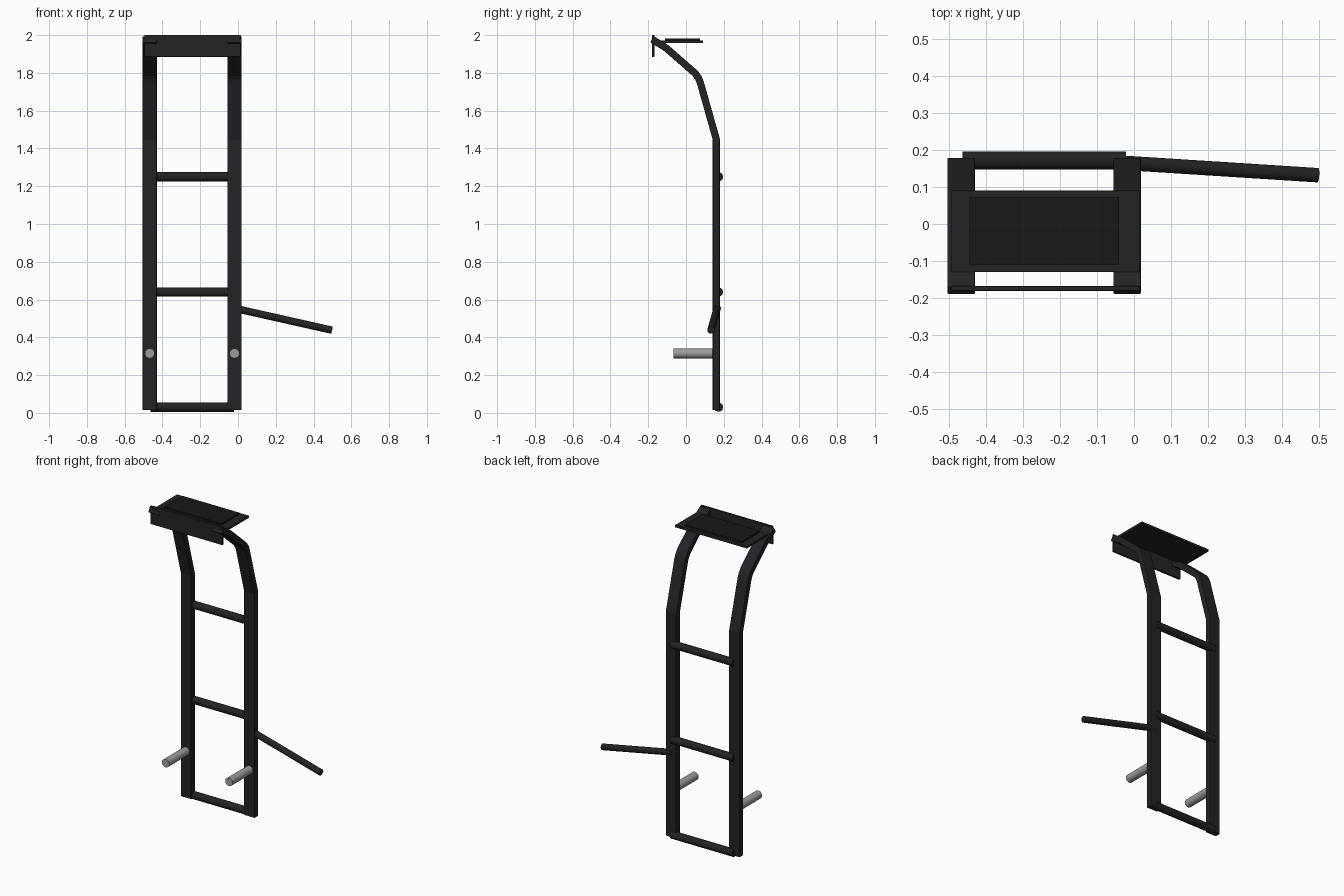
import bpy, bmesh
from mathutils import Vector

if "Cube" in bpy.data.objects:
    bpy.data.objects.remove(bpy.data.objects["Cube"])


def material(name, rgb):
    m = bpy.data.materials.new(name)
    m.diffuse_color = (*rgb, 1)
    m.use_nodes = True
    m.node_tree.nodes["Principled BSDF"].inputs["Base Color"].default_value = m.diffuse_color
    return m


BLACK = material("black_paint", (0.016, 0.017, 0.019))
PANEL = material("dark_panel", (0.009, 0.009, 0.009))
STEEL = material("steel", (0.33, 0.34, 0.34))


def finish(obj, mat, bevel=0.0):
    obj.data.materials.append(mat)
    if bevel:
        mod = obj.modifiers.new("bevel", 'BEVEL')
        mod.width, mod.segments = bevel, 2
        mod.limit_method, mod.angle_limit = 'ANGLE', 0.9
    return obj


def box(name, lo, hi, mat, bevel=0.002):
    lo, hi = Vector(lo), Vector(hi)
    bpy.ops.mesh.primitive_cube_add(size=1, location=(lo + hi) / 2)
    o = bpy.context.object
    o.name = name
    o.scale = hi - lo
    bpy.ops.object.transform_apply(location=False, rotation=False, scale=True)
    return finish(o, mat, bevel)


def rod(name, a, b, r, mat):
    a, b = Vector(a), Vector(b)
    bpy.ops.mesh.primitive_cylinder_add(vertices=32, radius=r, depth=(b - a).length,
                                        location=(a + b) / 2)
    o = bpy.context.object
    o.name = name
    o.rotation_euler = (b - a).to_track_quat('Z', 'Y').to_euler()
    bpy.ops.object.shade_smooth_by_angle()
    return finish(o, mat)


# Side rails: flat bar swept along a bent path in the y-z plane
PATH = [Vector(p) for p in [(0.16, 0.015), (0.16, 1.45), (0.076, 1.748), (0.066, 1.773),
                            (0.048, 1.798), (-0.088, 1.917), (-0.11, 1.935), (-0.18, 1.978)]]


def rail(name, xc, width=0.075, thick=0.038):
    bm = bmesh.new()
    rings = []
    for i, p in enumerate(PATH):
        d0 = (p - PATH[i - 1]).normalized() if i else None
        d1 = (PATH[i + 1] - p).normalized() if i < len(PATH) - 1 else d0
        d0 = d0 or d1
        t = (d0 + d1).normalized()
        n = Vector((t.y, -t.x)) * (thick / 2 / t.dot(d0))
        rings.append([bm.verts.new((xc + sx * width / 2, p.x + s * n.x, p.y + s * n.y))
                      for sx, s in ((-1, -1), (1, -1), (1, 1), (-1, 1))])
    for a, b in zip(rings, rings[1:]):
        for k in range(4):
            bm.faces.new((a[k], a[(k + 1) % 4], b[(k + 1) % 4], b[k]))
    bm.faces.new(rings[0])
    bm.faces.new(rings[-1])
    bmesh.ops.recalc_face_normals(bm, faces=bm.faces)
    me = bpy.data.meshes.new(name)
    bm.to_mesh(me)
    bm.free()
    o = bpy.data.objects.new(name, me)
    bpy.context.collection.objects.link(o)
    return finish(o, BLACK, 0.003)


for side, x in (("left", -0.4675), ("right", -0.0185)):
    rail(side + "_rail", x)
    # Weight pegs facing forward
    rod(side + "_peg", (x, -0.065, 0.315), (x, 0.15, 0.315), 0.026, STEEL)

# Cross rungs
for i, z in enumerate((0.03, 0.64, 1.25)):
    rod(f"rung_{i + 1}", (-0.464, 0.172, z), (-0.021, 0.172, z), 0.024, BLACK)

# Side handle bar
rod("side_bar", (-0.02, 0.165, 0.554), (0.497, 0.132, 0.438), 0.0195, BLACK)

# Top shelf with inset panel, and front face plate
box("top_shelf", (-0.495, -0.13, 1.957), (0.015, 0.09, 1.972), BLACK)
box("shelf_panel", (-0.445, -0.11, 1.970), (-0.04, 0.073, 1.983), PANEL)
box("front_plate", (-0.495, -0.181, 1.885), (0.015, -0.168, 2.0), BLACK)
